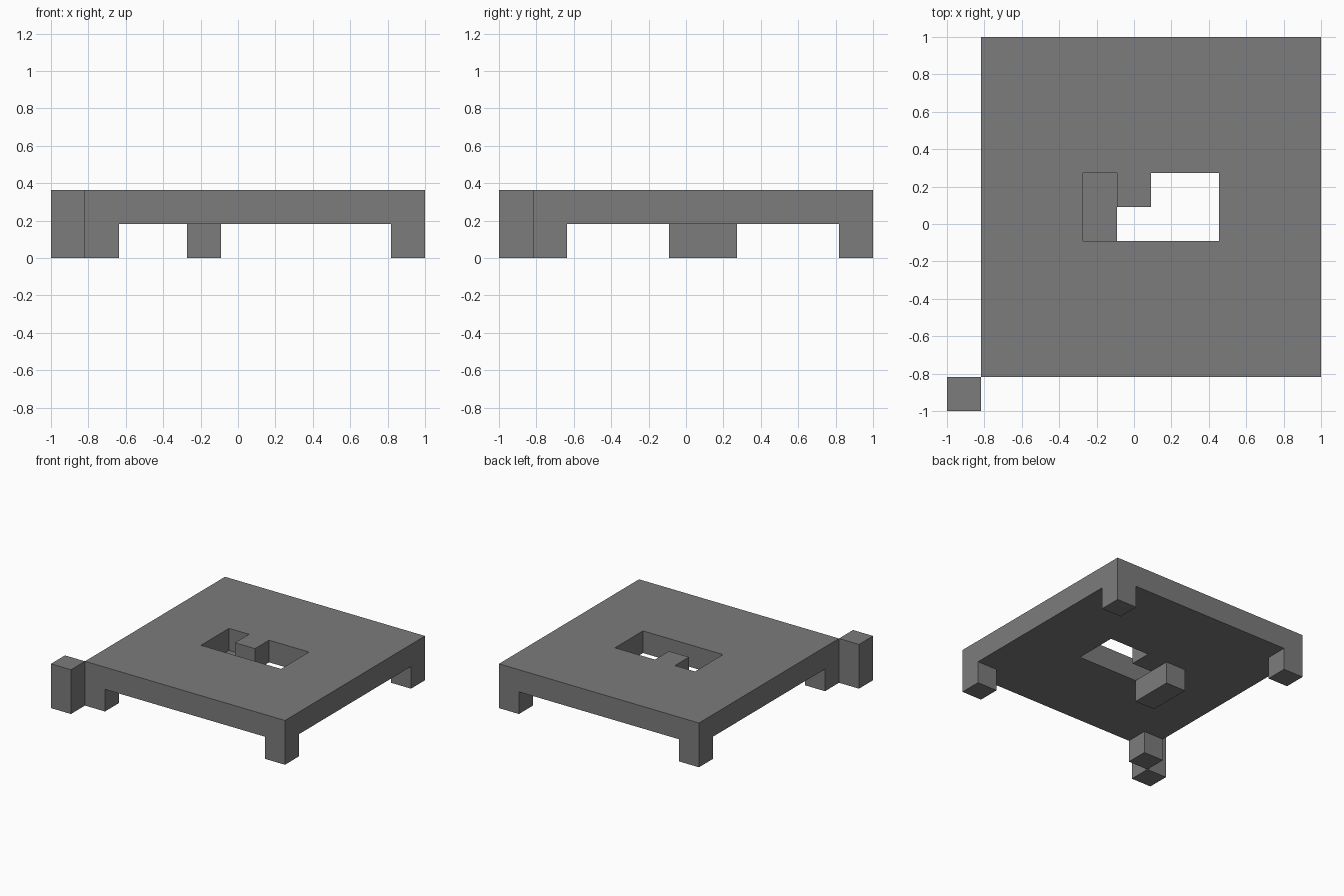
import bpy
import bmesh
from mathutils import Vector

cube = bpy.data.objects.get("Cube")
if cube:
    bpy.data.objects.remove(cube, do_unlink=True)

N = 11            # grid cells along the longest side
S = 2 / N         # cell size

grey = bpy.data.materials.new("mid_grey")
grey.use_nodes = True
colour = (0.2, 0.2, 0.2, 1)
grey.diffuse_color = colour
grey.node_tree.nodes["Principled BSDF"].inputs["Base Color"].default_value = colour


def block(x0, x1, y0, y1, z):
    """Set of grid cells in one layer."""
    return {(x, y, z) for x in range(x0, x1) for y in range(y0, y1)}


def build(name, cells):
    """Skin a set of cells with its outer faces, merging flat areas."""
    bm = bmesh.new()
    for cell in cells:
        centre = Vector(cell) + Vector((0.5, 0.5, 0.5))
        for axis in range(3):
            for side in (-1, 1):
                n = Vector((0, 0, 0))
                n[axis] = side
                if tuple(int(c) for c in Vector(cell) + n) in cells:
                    continue
                u = Vector((0, 0, 0))
                u[(axis + 1) % 3] = 0.5
                v = n.cross(u)
                corners = [centre + n / 2 + d for d in (-u - v, u - v, u + v, v - u)]
                bm.faces.new([bm.verts.new(((p.x - N / 2) * S, (p.y - N / 2) * S, p.z * S))
                              for p in corners])
    bmesh.ops.remove_doubles(bm, verts=bm.verts, dist=0.001)
    bmesh.ops.dissolve_limit(bm, angle_limit=0.01, verts=bm.verts, edges=bm.edges)
    mesh = bpy.data.meshes.new(name)
    bm.to_mesh(mesh)
    bm.free()
    mesh.materials.append(grey)
    bpy.context.collection.objects.link(bpy.data.objects.new(name, mesh))


# Square top with an opening, a square tab reaching into it
top = block(1, N, 1, N, 1) - block(4, 8, 5, 7, 1) | block(5, 6, 6, 7, 1)
# Four corner legs
legs = {(x, y, 0) for x in (1, N - 1) for y in (1, N - 1)}
build("table_top_with_legs", top | legs)

# Low block beneath the opening
build("centre_block", block(4, 5, 5, 7, 0))

# Free-standing post at the front corner
build("corner_post", {(0, 0, 0), (0, 0, 1)})
